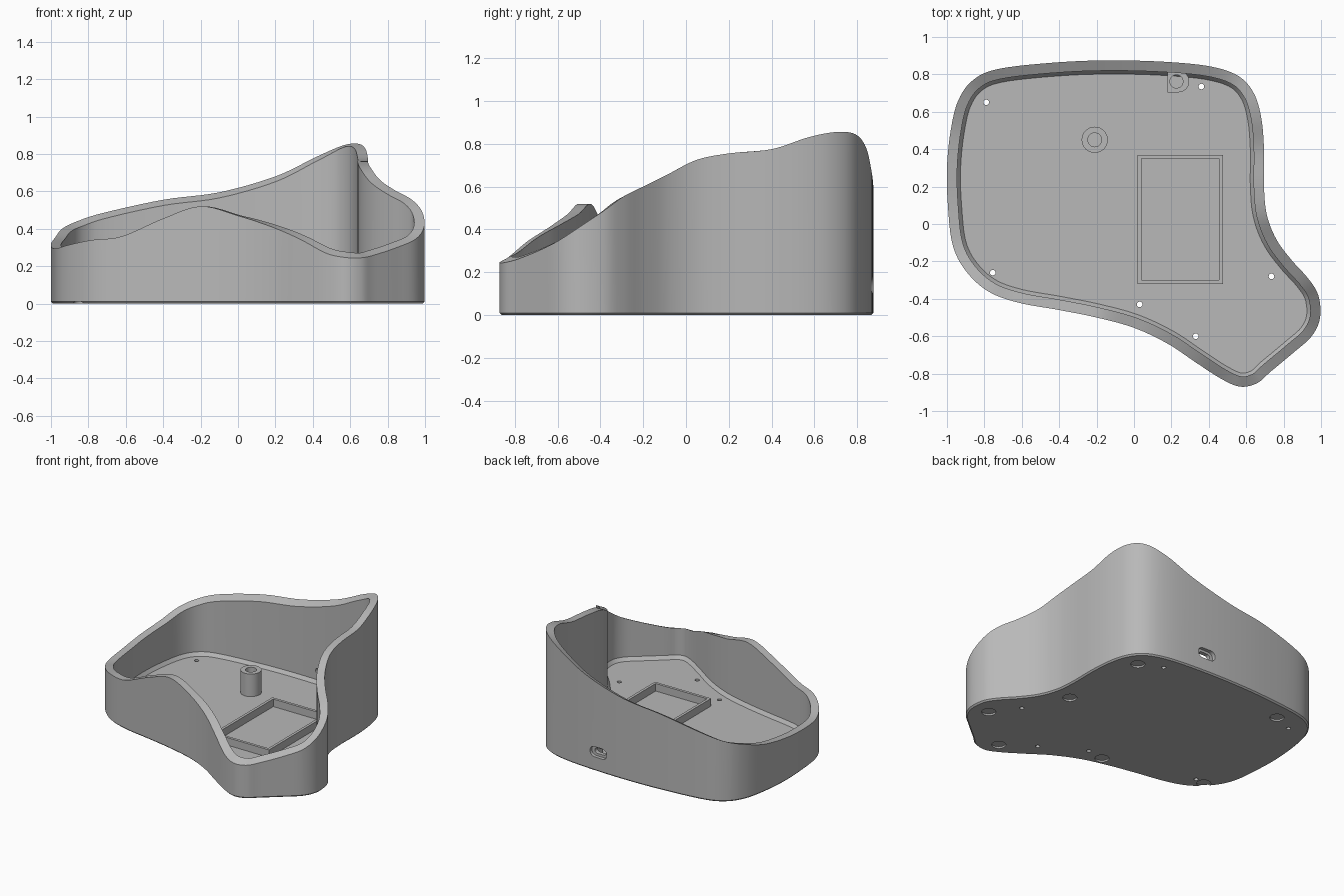
import bpy, bmesh
from math import sin, cos, pi
from mathutils import Vector

cube = bpy.data.objects.get("Cube")
if cube:
    bpy.data.objects.remove(cube, do_unlink=True)

grey = bpy.data.materials.new("plain_grey")
grey.use_nodes = True
grey.diffuse_color = (0.48, 0.48, 0.48, 1)
grey.node_tree.nodes["Principled BSDF"].inputs["Base Color"].default_value = grey.diffuse_color

FLOOR = 0.05
WALL = 0.055


def skin(bm, loops, cyclic=False):
    """Bridge equal-length loops; cap both ends unless the skin is cyclic."""
    rings = [[bm.verts.new(p) for p in loop] for loop in loops]
    pairs = list(zip(rings, rings[1:]))
    if cyclic:
        pairs.append((rings[-1], rings[0]))
    else:
        bm.faces.new(rings[0])
        bm.faces.new(rings[-1])
    for a, b in pairs:
        n = len(a)
        for i in range(n):
            j = (i + 1) % n
            bm.faces.new((a[i], a[j], b[j], b[i]))


def finish(bm, name):
    bmesh.ops.recalc_face_normals(bm, faces=bm.faces[:])
    mesh = bpy.data.meshes.new(name)
    bm.to_mesh(mesh)
    bm.free()
    mesh.materials.append(grey)
    obj = bpy.data.objects.new(name, mesh)
    bpy.context.collection.objects.link(obj)
    return obj


def smooth(obj):
    bpy.ops.object.select_all(action='DESELECT')
    obj.select_set(True)
    bpy.context.view_layer.objects.active = obj
    bpy.ops.object.shade_smooth_by_angle(angle=pi / 6)


def cut(obj, cutter):
    mod = obj.modifiers.new("cut", 'BOOLEAN')
    mod.operation = 'DIFFERENCE'
    mod.solver = 'EXACT'
    mod.object = cutter
    bpy.context.view_layer.objects.active = obj
    bpy.ops.object.modifier_apply(modifier=mod.name)
    bpy.data.objects.remove(cutter, do_unlink=True)


def circle(x, y, r, z, n=32):
    return [(x + r * cos(2 * pi * i / n), y + r * sin(2 * pi * i / n), z) for i in range(n)]


def rect(x0, x1, y0, y1, z):
    return [(x0, y0, z), (x1, y0, z), (x1, y1, z), (x0, y1, z)]


def stadium(x, z, w, h, y, n=12):
    """Rounded slot outline standing in the xz plane."""
    r = h / 2
    pts = []
    for side in (1, -1):
        for i in range(n + 1):
            a = side * pi / 2 * (2 * i / n - 1) if side > 0 else pi / 2 + pi * i / n
            pts.append((x + side * (w / 2 - r) + r * cos(a), y, z + r * sin(a)))
    return pts


# Rim control points in hundredths: x, y, rim height
RIM = [(-100, 30, 32), (-98, 50, 35), (-94, 66, 40), (-86, 77, 44), (-72, 83, 48.5),
       (-40, 86.5, 55.5), (-10, 87.5, 59.5), (20, 86.5, 68), (42, 84, 78.5), (56, 79, 84.5),
       (64, 70, 85.5), (68, 57, 83), (69.5, 40, 77.5), (69.5, 20, 75.5), (71, 5, 72.5),
       (76, -8, 66), (84, -19, 60.5), (93, -29, 55.5), (98.5, -38, 49), (99.5, -50, 41),
       (95, -60, 34.5), (85, -69, 30), (73, -79, 26), (66, -85, 24.5), (57, -87, 24.7),
       (47, -83, 27), (33, -74, 34.5), (18, -64, 41), (0, -55.5, 47), (-20, -50, 52),
       (-40, -46, 45.5), (-62, -42, 36), (-78, -36, 34), (-90, -25, 31.5),
       (-97, -11, 29.5), (-99.5, 10, 30)]


def spline(points, steps):
    """Closed Catmull-Rom curve."""
    p = [Vector(q) / 100 for q in points]
    n = len(p)
    out = []
    for i in range(n):
        a, b, c, d = p[i - 1], p[i], p[(i + 1) % n], p[(i + 2) % n]
        for s in range(steps):
            t = s / steps
            out.append(0.5 * (2 * b + (c - a) * t + (2 * a - 5 * b + 4 * c - d) * t * t
                              + (3 * b - a - 3 * c + d) * t ** 3))
    return out


rim = spline(RIM, 6)
normals = []
for i, p in enumerate(rim):
    t = rim[(i + 1) % len(rim)] - rim[i - 1]
    normals.append(Vector((-t.y, t.x, 0)).normalized())


def ring(inset, z):
    return [(p.x - n.x * inset, p.y - n.y * inset, z) for p, n in zip(rim, normals)]


def inner_rim():
    loop = []
    for p, n in zip(rim, normals):
        q = p - n * WALL
        blend = 1 if n.y > 0 else min(1, max(0, p.x * 2))
        q.z -= 0.03 * n.y * blend
        loop.append(q)
    return loop


# Tray body: chamfered foot, flowing wall, sloped ledge and floor
bm = bmesh.new()
skin(bm, [ring(0.01, 0), ring(0, 0.01), rim, inner_rim(),
          ring(WALL, FLOOR + 0.025), ring(WALL + 0.018, FLOOR)])
body = finish(bm, "tray_body")

# Screw holes, foot recesses and cable slot
SCREWS = [(-0.79, 0.65), (0.36, 0.735), (-0.755, -0.26), (0.735, -0.28), (0.03, -0.43), (0.33, -0.6)]
FEET = [(0.52, 0.66), (0.58, 0.03), (0.87, -0.46), (0.54, -0.75), (-0.1, -0.45), (-0.83, -0.27), (-0.64, 0.71)]
bm = bmesh.new()
for x, y in SCREWS:
    skin(bm, [circle(x, y, 0.015, -0.1, 16), circle(x, y, 0.015, 0.1, 16)])
for x, y in FEET:
    skin(bm, [circle(x, y, 0.047, -0.1), circle(x, y, 0.047, 0.012)])
skin(bm, [stadium(0.1, 0.14, 0.09, 0.04, 0.75), stadium(0.1, 0.14, 0.09, 0.04, 1)])
cut(body, finish(bm, "hole_cutter"))
bm = bmesh.new()
skin(bm, [stadium(0.1, 0.14, 0.14, 0.075, 0.845), stadium(0.1, 0.14, 0.14, 0.075, 1)])
cut(body, finish(bm, "slot_recess_cutter"))
smooth(body)

# Hollow post on the floor
LOW = FLOOR - 0.01
bm = bmesh.new()
skin(bm, [circle(-0.21, 0.45, r, z) for r, z in
          ((0.07, LOW), (0.07, 0.215), (0.037, 0.215), (0.037, LOW))], cyclic=True)
smooth(finish(bm, "hollow_post"))

# Raised rectangular frame
bm = bmesh.new()
skin(bm, [rect(0.02 + i, 0.475 - i, -0.32 + i, 0.37 - i, z) for i, z in
          ((0, LOW), (0, 0.105), (0.02, 0.105), (0.02, LOW))], cyclic=True)
finish(bm, "component_frame")


# Bracket post joined to the back wall
def bracket(z):
    x, y, r = 0.237, 0.762, 0.058
    arc = [(x + r * cos(a), y + r * sin(a), z) for a in (pi * (i / 16 - 0.5) for i in range(15))]
    return arc + [(x + 0.045, 0.83, z), (x - r, 0.83, z), (x - r, y - r, z)]


bm = bmesh.new()
skin(bm, [bracket(LOW), bracket(0.215)])
post = finish(bm, "bracket_post")
bm = bmesh.new()
skin(bm, [circle(0.227, 0.762, 0.035, FLOOR), circle(0.227, 0.762, 0.035, 0.3)])
cut(post, finish(bm, "post_cutter"))
smooth(post)
